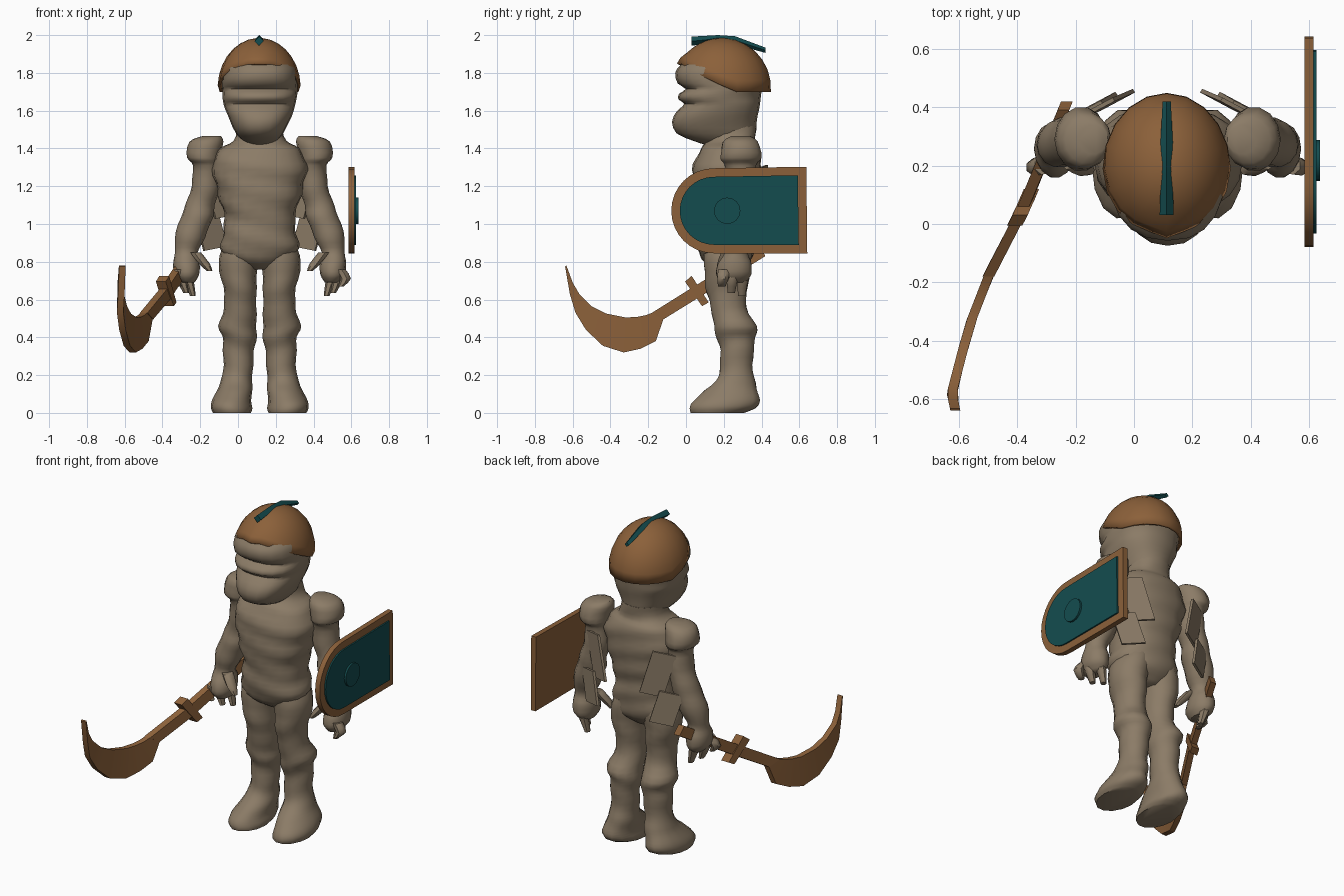
import bpy, bmesh, math
from math import sin, cos, pi, radians
from mathutils import Vector

if "Cube" in bpy.data.objects:
    bpy.data.objects.remove(bpy.data.objects["Cube"])

MID = 0.115  # body symmetry plane


def material(name, rgb):
    m = bpy.data.materials.new(name)
    m.use_nodes = True
    m.diffuse_color = (*rgb, 1)
    m.node_tree.nodes["Principled BSDF"].inputs["Base Color"].default_value = (*rgb, 1)
    return m


CLOTH = material("bandage grey", (0.26, 0.2, 0.135))
BROWN = material("leather brown", (0.26, 0.118, 0.042))
TEAL = material("dark teal", (0.007, 0.073, 0.078))


def skin(name, rings, mat, angle=30, caps=(True, True)):
    """Join closed rings of points into one surface."""
    bm = bmesh.new()
    rows = [[bm.verts.new(p) for p in ring] for ring in rings]
    n = len(rows[0])
    for a, b in zip(rows, rows[1:]):
        for i in range(n):
            j = (i + 1) % n
            bm.faces.new((a[i], a[j], b[j], b[i]))
    if caps[0]:
        bm.faces.new(rows[0])
    if caps[1]:
        bm.faces.new(rows[-1])
    bmesh.ops.recalc_face_normals(bm, faces=bm.faces)
    mesh = bpy.data.meshes.new(name)
    bm.to_mesh(mesh)
    bm.free()
    mesh.materials.append(mat)
    ob = bpy.data.objects.new(name, mesh)
    bpy.context.collection.objects.link(ob)
    bpy.ops.object.select_all(action='DESELECT')
    ob.select_set(True)
    bpy.context.view_layer.objects.active = ob
    bpy.ops.object.shade_smooth_by_angle(angle=radians(angle))
    return ob


def smooth_path(pts, steps):
    """Catmull-Rom through tuples of any length."""
    out = []
    for i in range(len(pts) - 1):
        a, b = pts[max(i - 1, 0)], pts[i]
        c, d = pts[i + 1], pts[min(i + 2, len(pts) - 1)]
        for s in range(steps):
            t = s / steps
            out.append([q + t * (r - p) / 2 + t * t * (p - 2.5 * q + 2 * r - d0 / 2)
                        + t ** 3 * (1.5 * (q - r) + (d0 - p) / 2)
                        for p, q, r, d0 in zip(a, b, c, d)])
    return out + [list(pts[-1])]


def limb(name, sections, side=1, n=14, steps=3, ripple=0.03, square=1.0, tilt=1.0):
    """Wrapped body part from (x, y, z, rx, ry) sections; side -1 mirrors it."""
    rings = []
    for x, y, z, rx, ry in smooth_path(sections, steps):
        ring = []
        for i in range(n):
            a = 2 * pi * i / n
            k = 1 + ripple * sin(48 * z + tilt * 2 * cos(a + 0.6))
            c, s = cos(a), sin(a)
            px = x + rx * k * math.copysign(abs(c) ** square, c)
            py = y + ry * k * math.copysign(abs(s) ** square, s)
            ring.append((px if side > 0 else 2 * MID - px, py, max(z, 0)))
        rings.append(ring)
    return skin(name, rings, CLOTH, 50)


# Torso and neck
limb("torso", [(MID, .22, .76, .06, .07), (MID, .215, .81, .16, .13),
               (MID, .21, .87, .205, .15), (MID, .21, .95, .195, .16),
               (MID, .21, 1.03, .185, .16), (MID, .21, 1.12, .21, .175),
               (MID, .215, 1.22, .235, .18), (MID, .22, 1.32, .25, .18),
               (MID, .235, 1.40, .205, .155), (MID, .24, 1.44, .14, .13),
               (MID, .25, 1.52, .12, .12)], n=20, square=0.85, tilt=1.6)

# Head: (height, front, back, half width)
face = [(1.42, .10, .35, .06), (1.44, .04, .36, .09), (1.48, -.05, .365, .125),
        (1.54, -.075, .375, .155), (1.6, -.045, .385, .18), (1.635, -.01, .39, .19),
        (1.66, -.042, .395, .195), (1.69, -.035, .4, .198), (1.715, .0, .405, .2),
        (1.745, -.045, .41, .2), (1.8, -.058, .41, .195), (1.85, -.02, .39, .175),
        (1.92, .06, .33, .1)]
limb("head", [(MID, (f + b) / 2, z, w, (b - f) / 2) for z, f, b, w in face],
     n=20, steps=2, ripple=0.008, square=0.85)

# Legs, arms, hands and hanging cloth strips
LEG = [(.03, .22, .90, .10, .13), (.0, .22, .79, .105, .125), (.01, .215, .67, .088, .115),
       (.012, .225, .56, .085, .095), (-.002, .26, .46, .1, .115), (.008, .265, .40, .09, .105),
       (.003, .27, .33, .082, .09), (.0, .265, .22, .078, .09), (-.01, .26, .16, .085, .11),
       (-.022, .235, .11, .095, .15), (-.032, .21, .06, .105, .18), (-.035, .195, .025, .11, .175),
       (-.035, .17, .0, .1, .145)]
ARM = [(-.14, .29, 1.465, .05, .05), (-.17, .29, 1.435, .09, .095), (-.18, .29, 1.35, .088, .11),
       (-.17, .29, 1.31, .07, .085), (-.17, .295, 1.2, .076, .085), (-.20, .295, 1.1, .078, .08),
       (-.22, .285, 1.03, .085, .085), (-.255, .275, .93, .08, .08), (-.272, .265, .85, .06, .062),
       (-.275, .26, .79, .07, .09), (-.27, .25, .73, .065, .095), (-.265, .25, .69, .035, .06)]
THUMB = [(-.225, .22, .85, .03, .035), (-.18, .195, .79, .03, .03), (-.15, .185, .75, .015, .018)]

for side, label in ((1, "right"), (-1, "left")):
    limb(label + "_leg", LEG, side)
    limb(label + "_arm", ARM, side)
    limb(label + "_thumb", THUMB, side, 7, 2)
    for f, (dx, y, z) in enumerate(((-.05, .2, .67), (-.01, .25, .635), (.025, .305, .62))):
        limb(f"{label}_finger_{f + 1}",
             [(-.285 + dx / 2, y, .76, .032, .032), (-.29 + dx, y - .005, .71, .03, .03),
              (-.265 + dx, y - .01, z, .016, .02)], side, 7, 2)
    for s, (top, end) in enumerate((((-.13, .395, 1.3), (-.06, .425, 1.04)),
                                    ((-.17, .385, 1.06), (-.12, .415, .87)))):
        across, thick = Vector((.06, .032, .012)), Vector((-.004, .006, 0))
        ends = []
        for p in (Vector(top), Vector(end)):
            quad = [p - across - thick, p + across - thick, p + across + thick, p - across + thick]
            ends.append([(q.x if side > 0 else 2 * MID - q.x, q.y, q.z) for q in quad])
        skin(f"{label}_cloth_strip_{s + 1}", ends, CLOTH)

# Helmet: dome with a rim that rises over the face
rows, n = 8, 20
rings = []
for r in range(rows):
    ring = []
    for i in range(n):
        a = 2 * pi * i / n
        y = .19 + .25 * sin(a)
        rim = 1.70 + .15 * min(1, max(0, (.26 - y) / .31))
        low = math.asin((rim - 1.72) / .265)
        phi = low + (pi / 2 - low) * r / (rows - .7)
        point = .012 if i == 3 * n // 4 and r < 2 else 0
        ring.append((.112 + .22 * cos(a) * cos(phi), .19 + .26 * sin(a) * cos(phi) - point,
                     1.72 + .265 * sin(phi)))
    rings.append(ring)
helmet = skin("helmet", rings, BROWN, 40, (False, True))
shell = helmet.modifiers.new("shell", 'SOLIDIFY')
shell.thickness = 0.015

# Crest with a diamond section
skin("helmet_crest", [[(.112 + r, y, z), (.112, y, z + r), (.112 - r, y, z), (.112, y, z - r)]
                      for y, z, r in ((.03, 1.968, .024), (.10, 1.974, .022), (.17, 1.985, .015),
                                      (.26, 1.972, .022), (.42, 1.92, .014))], TEAL)

# Sword: sideways bend of the blade as a function of y
BEND = [(.42, -.23), (.05, -.38), (-.17, -.495), (-.35, -.565), (-.58, -.625), (-.64, -.612)]


def bend(y):
    for (y0, x0), (y1, x1) in zip(BEND, BEND[1:]):
        if y >= y1:
            return x0 + (x1 - x0) * (y - y0) / (y1 - y0)
    return BEND[-1][1]


def strip(name, pairs, half):
    skin(name, [[(bend(a) - half, a, b), (bend(a) + half, a, b),
                 (bend(c) + half, c, d), (bend(c) - half, c, d)] for a, b, c, d in pairs], BROWN)


strip("sword_grip", [(.39, .885, .42, .83), (.02, .655, .05, .6), (-.18, .53, -.12, .495)], .02)
strip("sword_guard", [(-.005, .695, .085, .565), (.03, .725, .12, .585)], .026)
strip("sword_blade", [(-.18, .53, -.12, .495), (-.21, .518, -.16, .38), (-.26, .508, -.24, .34),
                      (-.32, .505, -.33, .32), (-.42, .525, -.44, .355), (-.5, .565, -.53, .44),
                      (-.565, .63, -.585, .53), (-.6, .69, -.615, .63), (-.633, .78, -.64, .775)],
      .017)


# Shield: straight back edge, round front edge
def shield_plate(name, inset, x0, x1, mat):
    radius = .225 - inset
    outline = [(.637 - inset, 1.07 + radius + .008), (.642 - inset, 1.07 - radius)]
    for i in range(17):
        a = -pi / 2 - pi * i / 16
        outline.append((.147 + radius * cos(a), 1.07 + radius * sin(a)))
    skin(name, [[(x, y, z) for y, z in outline] for x in (x0, x1)], mat)


shield_plate("shield_board", 0, .584, .616, BROWN)
shield_plate("shield_panel", .045, .6, .625, TEAL)
skin("shield_boss", [[(x, .218 + .07 * cos(pi * i / 8), 1.07 + .07 * sin(pi * i / 8))
                      for i in range(16)] for x in (.61, .637)], TEAL)
